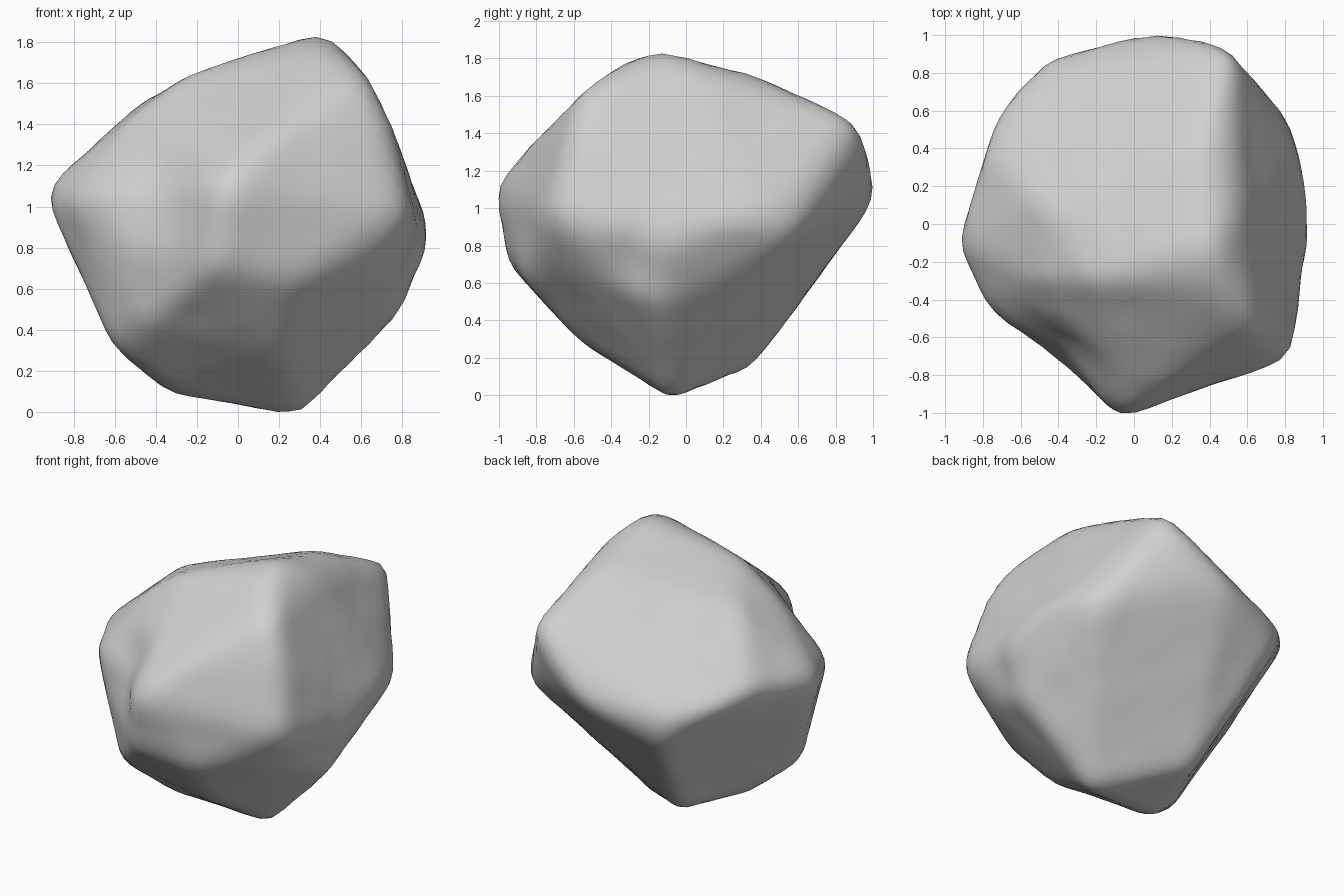
import bpy
import bmesh
from mathutils import Vector, noise
from mathutils.bvhtree import BVHTree

old = bpy.data.objects.get("Cube")
if old:
    bpy.data.objects.remove(old, do_unlink=True)

# Corners of the boulder's main facets
CROWN = [(.41, -.12, 1.86), (.43, -.33, 1.8), (.63, -.53, 1.65), (.56, .1, 1.71),
         (.36, .4, 1.72), (.51, .92, 1.48), (.05, -.2, 1.75), (-.22, -.3, 1.66),
         (-.48, .08, 1.51), (-.48, -.3, 1.48), (-.72, 0, 1.28), (-.15, -.6, 1.44)]
GIRDLE = [(-.07, -1.03, 1.11), (.1, -.9, 1.28), (.74, -.6, 1.43), (.84, -.71, .97),
          (.84, -.45, 1), (.92, -.1, .77), (.92, .08, .94), (.89, .36, .95),
          (.8, .59, .88), (.4, .97, 1.29), (.1, 1.03, 1.08), (-.42, .86, .84),
          (-.48, .85, 1.05), (-.7, .64, 1.1), (-.79, .38, 1.18),
          (-.95, -.09, 1.08), (-.79, -.43, 1.05), (-.85, -.1, .85)]
BASE = [(.31, -.07, -.02), (-.34, -.22, .09), (-.2, .35, .15), (-.61, -.38, .3),
        (-.47, -.61, .42), (-.12, -.96, .72), (.3, -.87, .64), (.2, -.57, .29),
        (.78, -.15, .46), (.68, -.67, .74)]

# Hollows pressed into the facets: centre, reach, depth
HOLLOWS = [((-.4, -.75, 1.1), .4, .08), ((.8, -.3, .75), .25, .03)]

# Facet hull used as a target for the rounded surface
hull = bmesh.new()
for p in CROWN + GIRDLE + BASE:
    hull.verts.new(p)
bmesh.ops.convex_hull(hull, input=hull.verts[:])
target = BVHTree.FromBMesh(hull)

# Rounded body wrapped onto the facets
bm = bmesh.new()
bmesh.ops.create_icosphere(bm, subdivisions=5, radius=1)
core = Vector((0, 0, .92))
for v in bm.verts:
    d = v.co.normalized()
    hit = target.ray_cast(core + d * 4, -d)[0]
    v.co = hit if hit else core + d * .8
hull.free()


def relax(factor):
    """Move every vertex towards (or away from) the mean of its neighbours."""
    means = [sum((e.other_vert(v).co for e in v.link_edges), Vector()) / len(v.link_edges)
             for v in bm.verts]
    for v, mean in zip(bm.verts, means):
        v.co = v.co.lerp(mean, factor)


# Soften the ridges without losing volume
for _ in range(4):
    relax(.6)
    relax(-.52)

# Hollows and low, uneven weathering
for v in bm.verts:
    d = (v.co - core).normalized()
    push = .006 * noise.noise(v.co * 3) + .003 * noise.noise(v.co * 8)
    for centre, reach, depth in HOLLOWS:
        near = max(0, 1 - (v.co - Vector(centre)).length / reach)
        push -= depth * near * near * (3 - 2 * near)
    v.co += d * push

# Rest the lowest point on the ground
ground = min(v.co.z for v in bm.verts)
bmesh.ops.translate(bm, verts=bm.verts[:], vec=(0, 0, -ground))

mesh = bpy.data.meshes.new("boulder")
bm.to_mesh(mesh)
bm.free()
boulder = bpy.data.objects.new("boulder", mesh)
bpy.context.collection.objects.link(boulder)
mesh.shade_smooth()

# Plain grey stone
stone = bpy.data.materials.new("grey_stone")
stone.use_nodes = True
grey = (.63, .63, .63, 1)
stone.diffuse_color = grey
stone.node_tree.nodes["Principled BSDF"].inputs["Base Color"].default_value = grey
mesh.materials.append(stone)
